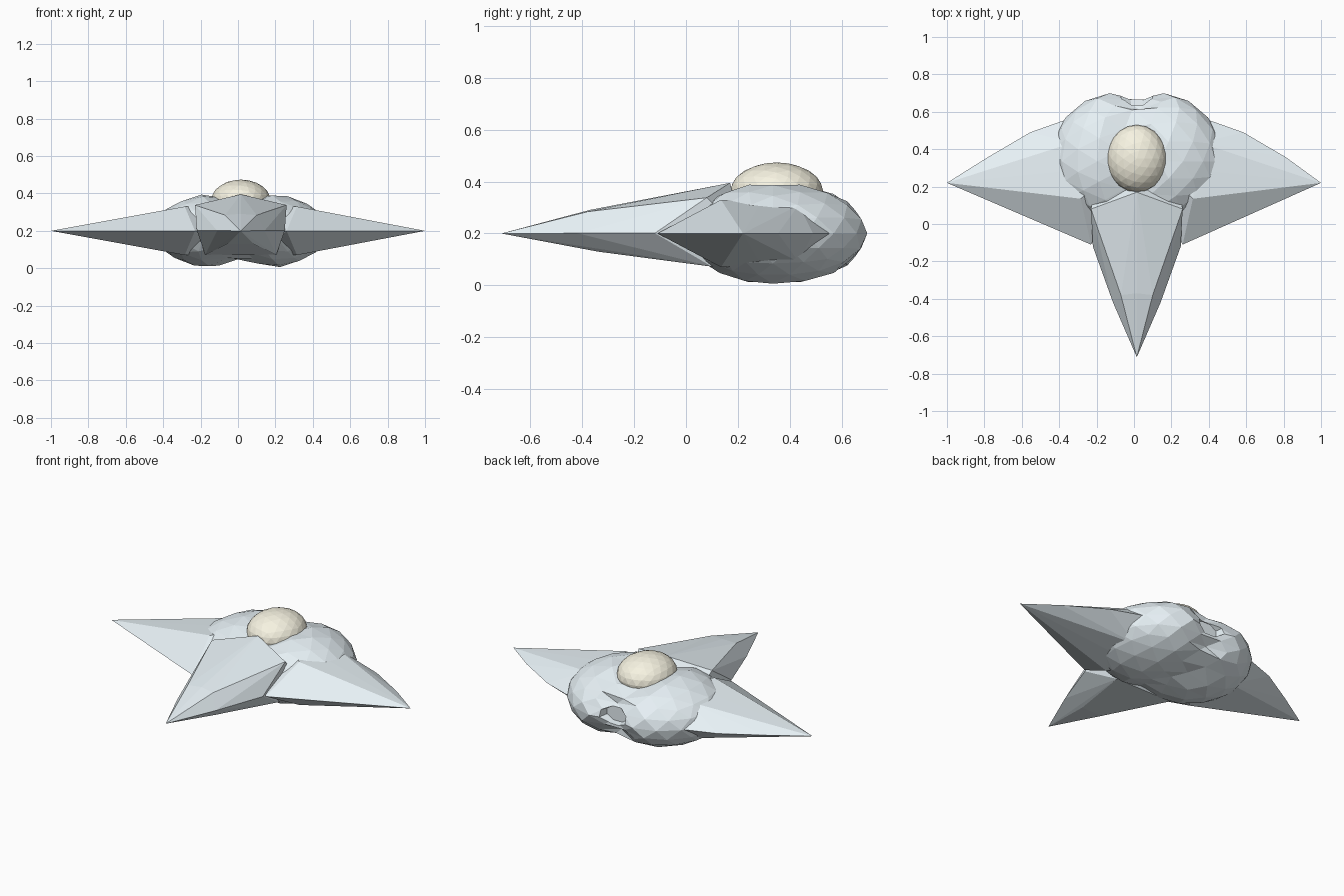
import bpy, bmesh, math
from mathutils import Vector

if "Cube" in bpy.data.objects:
    bpy.data.objects.remove(bpy.data.objects["Cube"])

CX, CY, CZ = 0.015, 0.335, 0.2   # hull centre


def material(name, rgb):
    m = bpy.data.materials.new(name)
    m.diffuse_color = (*rgb, 1)
    m.use_nodes = True
    m.node_tree.nodes["Principled BSDF"].inputs["Base Color"].default_value = m.diffuse_color
    return m


def add_object(name, bm, mat):
    bmesh.ops.recalc_face_normals(bm, faces=bm.faces)
    me = bpy.data.meshes.new(name)
    bm.to_mesh(me)
    bm.free()
    me.materials.append(mat)
    ob = bpy.data.objects.new(name, me)
    bpy.context.collection.objects.link(ob)
    return ob


def hull(name, points, mat):
    bm = bmesh.new()
    for p in points:
        bm.verts.new(p)
    res = bmesh.ops.convex_hull(bm, input=bm.verts)
    loose = {v for v in res["geom_interior"] + res["geom_unused"]
             if isinstance(v, bmesh.types.BMVert)}
    bmesh.ops.delete(bm, geom=list(loose), context='VERTS')
    return add_object(name, bm, mat)


def combine(target, other, op):
    mod = target.modifiers.new(op, 'BOOLEAN')
    mod.operation = op
    mod.solver = 'EXACT'
    mod.object = other
    bpy.context.view_layer.objects.active = target
    bpy.ops.object.modifier_apply(modifier=mod.name)
    bpy.data.objects.remove(other, do_unlink=True)


hull_mat = material("pale_blue", (0.80, 0.88, 0.92))
dome_mat = material("cream", (0.93, 0.90, 0.76))

# Rounded central body, with a groove along the middle and a dented tail
bm = bmesh.new()
bmesh.ops.create_icosphere(bm, subdivisions=3, radius=1)
for v in bm.verts:
    n = v.co.copy()
    x = n.x * 0.47
    g = math.exp(-(x / 0.12) ** 2)
    y = n.y * (0.40 if n.y > 0 else 0.35)
    if n.y > 0.8:
        y -= 0.07 * g
    z = max(-0.2, min(0.205, n.z * 0.22 * (1 - 0.33 * g)))
    v.co = Vector((CX + x, CY + y, CZ + z))
body = add_object("ship_hull", bm, hull_mat)

# Pointed wings
for s in (-1, 1):
    top = [(0.41, -0.055, 0.105), (0.30, -0.20, 0.13), (0.12, -0.03, 0.13),
           (0.34, 0.10, 0.11)]
    rim = [(0.245, -0.445), (0.80, 0.02), (0.57, 0.155), (0.33, 0.24), (0.10, -0.2)]
    pts = [(s, 0.22, CZ)]
    pts += [(CX + s * x, CY + y, CZ) for x, y in rim]
    pts += [(CX + s * x, CY + y, CZ + k * z) for x, y, z in top for k in (1, -1)]
    combine(body, hull("wing", pts, hull_mat), 'UNION')

# Long tapering nose with a top ridge
pts = [(CX, -0.712, CZ), (CX, -0.37, 0.291), (CX, 0.17, 0.395), (CX, 0.1, 0.085)]
for s in (-1, 1):
    pts += [(CX + s * x, y, z) for x, y, z in (
        (0.085, -0.38, 0.284), (0.245, 0.08, 0.338), (0.127, -0.42, 0.201),
        (0.235, -0.12, 0.201), (0.07, -0.34, 0.13), (0.19, 0.10, 0.072),
        (0.22, 0.22, 0.20))]
combine(body, hull("nose", pts, hull_mat), 'UNION')

# Shallow exhaust pocket in the tail
bm = bmesh.new()
pts = []
for i in range(8):
    a = math.tau * (i + 0.5) / 8
    for y, k in ((0.63, 0.7), (0.78, 1.1)):
        pts.append((CX + 0.11 * k * math.cos(a), y, CZ + 0.02 + 0.065 * k * math.sin(a)))
bm.free()
combine(body, hull("pocket", pts, hull_mat), 'DIFFERENCE')

# Cockpit dome
bm = bmesh.new()
bmesh.ops.create_icosphere(bm, subdivisions=3, radius=1)
for v in bm.verts:
    v.co = Vector((CX + 0.16 * v.co.x, 0.35 + 0.18 * v.co.y, 0.36 + 0.114 * v.co.z))
add_object("cockpit_dome", bm, dome_mat)
